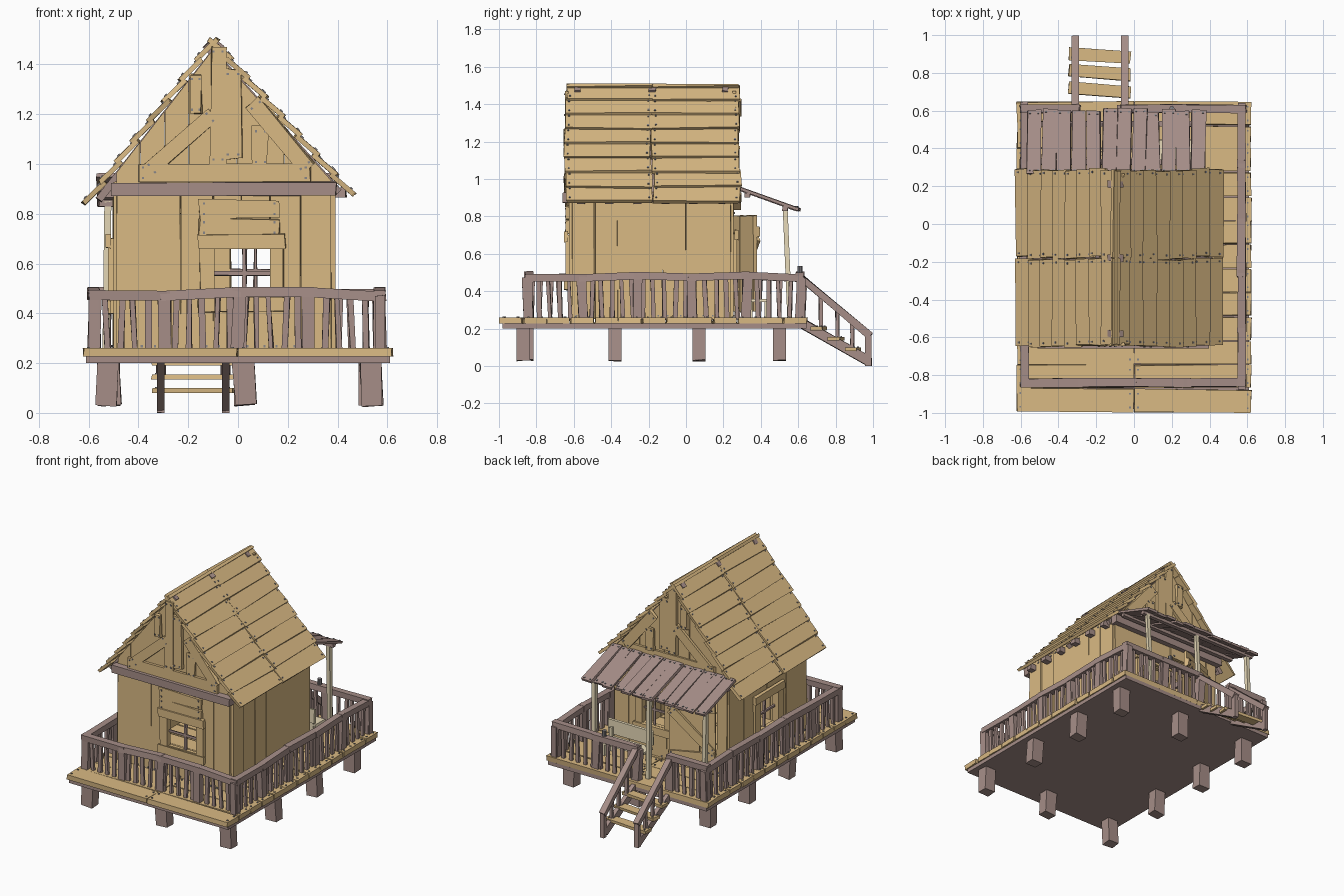
import bpy, bmesh, random
from mathutils import Vector as V

if "Cube" in bpy.data.objects:
    bpy.data.objects.remove(bpy.data.objects["Cube"])

random.seed(4)
parts = {}

def mat(name, col):
    m = bpy.data.materials.new(name)
    m.diffuse_color = (*col, 1)
    m.use_nodes = True
    m.node_tree.nodes["Principled BSDF"].inputs["Base Color"].default_value = m.diffuse_color
    return m

TAN = mat("tan_wood", (0.70, 0.49, 0.23))
DARK = mat("mauve_wood", (0.38, 0.27, 0.245))
PALE = mat("pale_wood", (0.80, 0.70, 0.48))
IRON = mat("iron", (0.25, 0.24, 0.25))

def get(part, m):
    if part not in parts:
        parts[part] = (bmesh.new(), m)
    return parts[part][0]

def hexa(bm, c):
    # c: bottom loop of 4 points then top loop of 4 points
    vs = [bm.verts.new(p) for p in c]
    for f in ((3, 2, 1, 0), (4, 5, 6, 7), (0, 1, 5, 4), (1, 2, 6, 5), (2, 3, 7, 6), (3, 0, 4, 7)):
        bm.faces.new([vs[i] for i in f])

def board(part, m, a, b, w, t, n=(0, 0, 1), j=0.004, nails=False):
    # plank from a to b, width w, thickness t along n, ends slightly crooked
    a, b, n = V(a), V(b), V(n)
    d = (b - a).normalized()
    n = (n - d * n.dot(d)).normalized()
    s = n.cross(d)
    c = []
    for e in (a, b):
        for x, y in ((-1, -1), (1, -1), (1, 1), (-1, 1)):
            c.append(e + s * (x * w / 2 + random.uniform(-j, j)) + n * (y * t / 2)
                     + d * random.uniform(-j, j))
    hexa(get(part, m), c)
    if nails:
        for e, k in ((a, 1), (b, -1)):
            for x in (-1, 1):
                p = e + d * k * 0.018 + s * x * w * 0.3 + n * t / 2
                board("nail_heads", IRON, p - n * 0.003, p + n * 0.005, 0.009, 0.009, s, 0)

# Stilts under the deck
for x, y in [(sx, y) for sx in (-0.52, 0.53) for y in (-0.87, -0.38, 0.07, 0.5)] + [(0.02, -0.85), (0.02, 0.5)]:
    board("stilts", DARK, (x + random.uniform(-.015, .015), y, 0.03), (x, y, 0.21), 0.085, 0.07, (0, 1, 0))

# Deck: base slab with two planks per row
board("deck_base", DARK, (0, -0.98, 0.213), (0, 0.645, 0.213), 1.22, 0.026, j=0)
for i in range(13):
    y = -0.935 + i * 0.127
    for s in (-1, 1):
        tilt = random.uniform(-0.006, 0.006)
        board("deck_planks", TAN, (s * 0.003, y, 0.243), (s * 0.62, y + tilt, 0.243),
              0.121, 0.034, nails=True)

# Railing runs: posts, top rail, leaning balusters
def railing(p, q, n):
    p, q = V((*p, 0)), V((*q, 0))
    L = (q - p).length
    side = V((q.y - p.y, p.x - q.x, 0))
    tops = []
    for i in range(n + 1):
        c = p.lerp(q, i / n)
        h = 0.475 + random.uniform(-0.008, 0.012)
        lean = (q - p).normalized() * random.uniform(-0.012, 0.012)
        board("railing_posts", DARK, c + V((0, 0, 0.25)), c + lean + V((0, 0, h)), 0.05, 0.04, side)
        tops.append(c + V((0, 0, h)))
    for a, b in zip(tops, tops[1:]):
        ext = (b - a).normalized() * 0.02
        board("top_rails", DARK, a - ext, b + ext, 0.045, 0.04)
    k = max(2, round(L / 0.056))
    for i in range(1, k):
        c = p.lerp(q, i / k)
        lean = (q - p).normalized() * random.uniform(-0.012, 0.012)
        board("balusters", DARK, c + V((0, 0, 0.25)), c + lean + V((0, 0, 0.47)), 0.022, 0.018, side)

railing((-0.58, -0.84), (0.57, -0.84), 4)
railing((0.57, -0.84), (0.57, 0.61), 5)
railing((-0.58, -0.84), (-0.58, 0.61), 5)
railing((0.57, 0.61), (-0.05, 0.61), 2)
railing((-0.31, 0.61), (-0.58, 0.61), 1)

# Stairs with stringers, treads, handrails
for x in (-0.31, -0.05):
    board("stair_stringers", DARK, (x, 0.61, 0.235), (x, 0.97, 0.03), 0.05, 0.03, (1, 0, 0))
    board("stair_handrails", DARK, (x, 0.60, 0.485), (x, 0.985, 0.16), 0.035, 0.04, (1, 0, 0))
    board("stair_posts", DARK, (x, 0.975, 0), (x, 0.975, 0.165), 0.03, 0.03, (1, 0, 0))
    for y in (0.72, 0.81, 0.89):
        z = 0.235 - (y - 0.61) * 0.57
        board("stair_balusters", DARK, (x, y, z), (x, y, 0.475 - (y - 0.60) * 0.84), 0.02, 0.02, (1, 0, 0))
for y, z in ((0.71, 0.20), (0.80, 0.145), (0.89, 0.09)):
    board("stair_treads", TAN, (-0.345, y + 0.012, z), (-0.02, y - 0.012, z), 0.065, 0.02, nails=True)

# Walls of vertical planks, split around openings (u0, u1, z0, z1)
def wall(part, p, q, out, top, holes=()):
    p, q = V((*p, 0)), V((*q, 0))
    d, L = (q - p).normalized(), (q - p).length
    cuts = [0] + sorted(u for h in holes for u in h[:2]) + [L]
    for a, b in zip(cuts, cuts[1:]):
        hole = next((h for h in holes if abs(h[0] - a) < 1e-4), None)
        k = max(1, round((b - a) / 0.125))
        for i in range(k):
            c = p + d * (a + (b - a) * (i + 0.5) / k) + V(out) * random.uniform(-0.004, 0.004)
            spans = [(0.25, hole[2]), (hole[3], top)] if hole else [(0.25, top)]
            for z0, z1 in spans:
                if z1 - z0 > 0.02:
                    board(part, TAN, c + V((0, 0, z0)), c + V((0, 0, z1)), (b - a) / k - 0.002, 0.025,
                          out, 0.003, True)

def window(p, q, out, z0, z1):
    # casing boards outside an opening and thin crossed bars within
    o = V(out) * 0.022
    p, q = V((*p, 0)), V((*q, 0))
    d = (q - p).normalized()
    Z = lambda z: V((0, 0, z))
    for e, s in ((p, -1), (q, 1)):
        c = e + o + d * s * 0.025
        board("window_casings", TAN, c + Z(z0 - 0.05), c + Z(z1 + 0.04), 0.055, 0.022, out, nails=True)
    for z in (z0 - 0.025, z1 + 0.03):
        board("window_casings", TAN, p - d * 0.06 + o * 1.4 + Z(z), q + d * 0.06 + o * 1.4 + Z(z), 0.055, 0.022, out)
    m = p.lerp(q, 0.55)
    board("window_bars", DARK, m + Z(z0), m + Z(z1), 0.014, 0.014, out)
    zm = (z0 + z1) / 2
    board("window_bars", DARK, p + Z(zm), q + Z(zm), 0.014, 0.014, out)

X0, X1, Y0, Y1 = -0.49, 0.375, -0.61, 0.24
wall("front_wall", (X0, Y0), (X1, Y0), (0, -1, 0), 0.90, [(0.39, 0.62, 0.46, 0.66)])
wall("back_wall", (X0, Y1), (X1, Y1), (0, 1, 0), 0.95, [(0.08, 0.39, 0.26, 0.80), (0.46, 0.64, 0.47, 0.67)])
wall("right_wall", (X1, Y0), (X1, Y1), (1, 0, 0), 0.93)
wall("left_wall", (X0, Y0), (X0, Y1), (-1, 0, 0), 0.93, [(0.34, 0.54, 0.45, 0.66)])
window((-0.10, Y0), (0.13, Y0), (0, -1, 0), 0.46, 0.66)
window((-0.03, Y1), (0.15, Y1), (0, 1, 0), 0.47, 0.67)
window((X0, -0.27), (X0, -0.07), (-1, 0, 0), 0.45, 0.66)
for z in (0.745, 0.82):
    board("front_window_header", TAN, (-0.155, -0.632, z), (0.165, -0.632, z), 0.07, 0.022, (0, -1, 0), 0.006, True)

# Door ajar with Z brace
h, f = V((-0.41, 0.26, 0)), V((-0.13, 0.37, 0))
n = V((-0.36, 0.93, 0)).normalized()
for i in range(3):
    c = h.lerp(f, (i + 0.5) / 3)
    board("door", TAN, c + V((0, 0, 0.29)), c + V((0, 0, 0.805)), 0.098, 0.02, n)
for u0, z0, u1, z1 in ((0, 0.38, 1, 0.38), (0, 0.72, 1, 0.72), (0.05, 0.41, 0.95, 0.69)):
    board("door_brace", TAN, h.lerp(f, u0) + n * 0.018 + V((0, 0, z0)), h.lerp(f, u1) + n * 0.018 + V((0, 0, z1)),
          0.055, 0.018, n, nails=True)

# Roof: eight overlapping courses each side, two planks long
RIDGE = V((-0.10, 0, 1.505))
EAVES = (V((0.46, 0, 0.885)), V((-0.615, 0, 0.85)))
for eave, s in zip(EAVES, (1, -1)):
    d = (eave - RIDGE).normalized()
    nrm = V((-d.z * s, 0, d.x * s)).normalized()
    step = (eave - RIDGE).length / 8
    tilted = nrm - d * 0.13
    for i in range(8):
        c = RIDGE + d * step * (i + 0.5) - nrm * 0.008
        for y0, y1 in ((-0.645, -0.185), (-0.18, 0.285)):
            k = random.uniform(-0.008, 0.008)
            board("roof_planks", TAN, c + V((0, y0 + k, 0)), c + V((0, y1 + k, 0)) + d * random.uniform(-.008, .008),
                  step * 1.17, 0.02, tilted, 0.005, True)
    # Rafters inside the roof and joist stubs below the eave
    for y in (-0.58, -0.18, 0.21):
        off = V((0, y, 0)) - nrm * 0.04
        board("rafters", DARK, RIDGE + off, eave + off - d * 0.04, 0.035, 0.03, nrm)
    wx = X1 if s > 0 else X0
    for i in range(6):
        y = -0.56 + i * 0.15
        board("eave_joists", DARK, (wx - s * 0.03, y, 0.885), (wx + s * 0.06, y, 0.885), 0.04, 0.04)

# Gable boards cut to the roof slope, braces and tie beam at each end
def roof_z(x):
    e = EAVES[0] if x > RIDGE.x else EAVES[1]
    return RIDGE.z + (x - RIDGE.x) / (e.x - RIDGE.x) * (e.z - RIDGE.z) - 0.045

for y, s, name in ((-0.605, -1, "front"), (0.235, 1, "back")):
    xs = [X0 + (RIDGE.x - X0) * i / 4 for i in range(5)] + [RIDGE.x + (X1 - RIDGE.x) * i / 5 for i in range(1, 6)]
    for a, b in zip(xs, xs[1:]):
        o = y + random.uniform(-0.004, 0.004)
        q = [(a + .001, 0.88), (b - .001, 0.88), (b - .001, roof_z(b)), (a + .001, roof_z(a))]
        hexa(get(name + "_gable", TAN), [(x, o + 0.01, z) for x, z in q] + [(x, o - 0.01, z) for x, z in q])
    for x0, z0, x1, z1, w in ((-0.40, 0.965, 0.29, 0.965, 0.07), (-0.36, 0.97, -0.10, 1.20, 0.065),
                              (0.06, 1.25, 0.28, 0.98, 0.07), (-0.08, 1.0, -0.08, 1.47, 0.06),
                              (-0.02, 1.02, -0.02, 1.38, 0.07), (-0.17, 1.2, -0.17, 1.36, 0.05),
                              (0.09, 0.99, 0.09, 1.15, 0.06)):
        k = y + s * (0.022 + random.uniform(0, 0.012))
        board(name + "_gable_braces", TAN, (x0, k, z0), (x1, k, z1), w, 0.02, (0, s, 0), 0.006, True)
    board(name + "_tie_beam", DARK, (-0.51, y + s * 0.03, 0.90), (0.395, y + s * 0.03, 0.90), 0.055, 0.05, (0, s, 0))

# Porch roof planks, battens and poles
for i in range(12):
    x = -0.53 + i * 0.079
    k = random.uniform(-0.012, 0.012)
    board("porch_roof", DARK, (x, 0.265, 0.955 + k / 3), (x + k, 0.60 + k, 0.835), 0.074, 0.016, (0, 0.3, 1), 0.004, True)
for y, z in ((0.33, 0.913), (0.53, 0.842)):
    board("porch_battens", DARK, (-0.56, y, z), (0.37, y, z), 0.03, 0.025)
for x in (-0.53, -0.10, 0.32):
    board("porch_poles", PALE, (x, 0.555, 0.25), (x + 0.01, 0.53, 0.85), 0.026, 0.026, (0, 1, 0))

# Porch bench
board("bench", PALE, (0.02, 0.33, 0.42), (0.36, 0.33, 0.42), 0.10, 0.016, (0, 1, 0))
board("bench", PALE, (0.02, 0.39, 0.35), (0.36, 0.39, 0.35), 0.11, 0.018)
for x in (0.05, 0.33):
    for y, top in ((0.345, 0.42), (0.43, 0.345)):
        board("bench", PALE, (x, y, 0.25), (x, y, top), 0.022, 0.022, (0, 1, 0))

# Turn accumulated parts into objects
for name, (bm, m) in parts.items():
    for v in bm.verts:
        v.co.z = max(0, v.co.z)
        v.co.y = min(1, max(-1, v.co.y))
    bmesh.ops.recalc_face_normals(bm, faces=bm.faces)
    me = bpy.data.meshes.new(name)
    bm.to_mesh(me)
    bm.free()
    me.materials.append(m)
    bpy.context.collection.objects.link(bpy.data.objects.new(name, me))

# Metal mug on the back rail
bpy.ops.mesh.primitive_cylinder_add(vertices=10, radius=0.014, depth=0.04, location=(0.2, 0.61, 0.515))
bpy.context.object.name = "mug"
bpy.context.object.data.materials.append(IRON)
